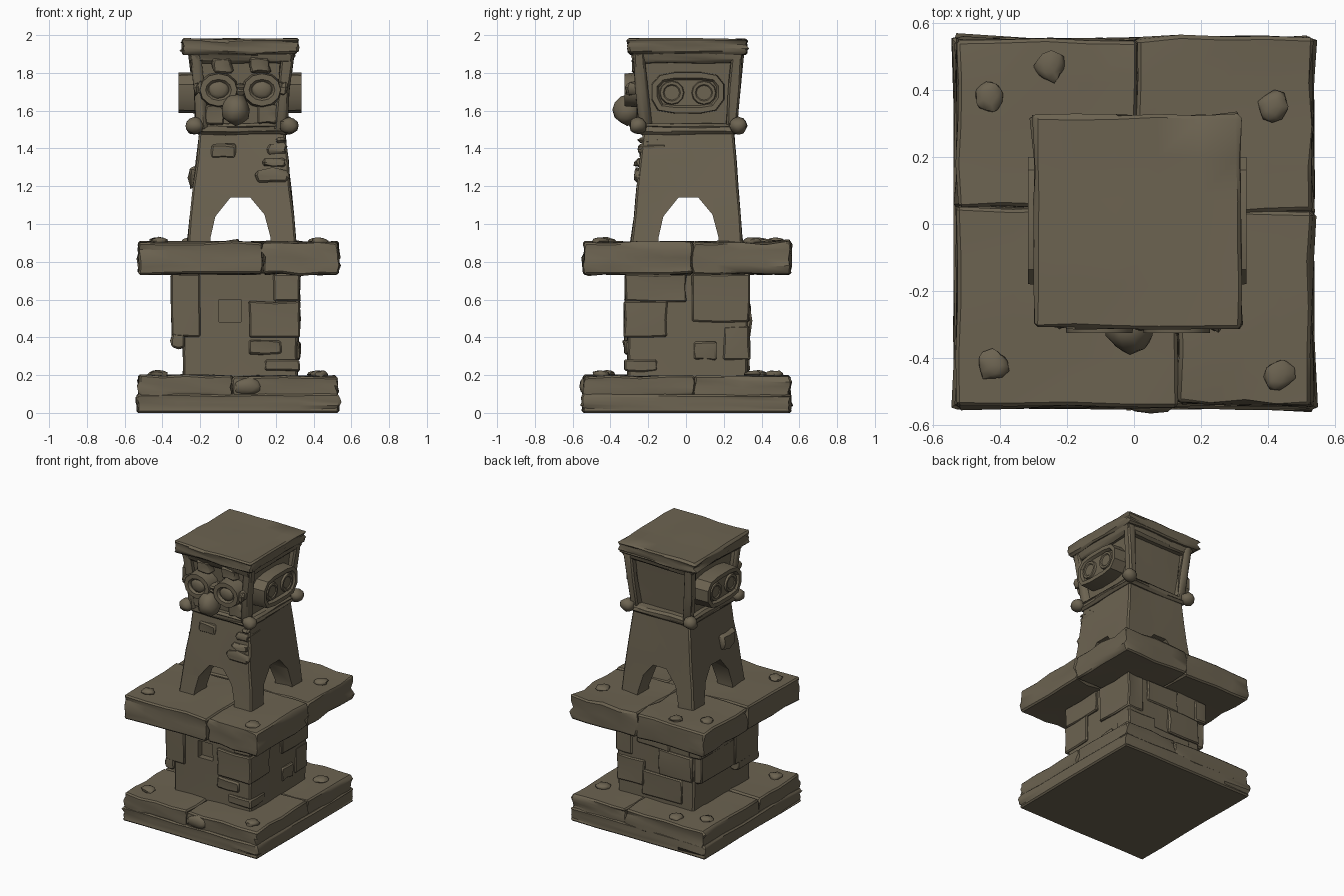
import bpy, bmesh, math, random
from mathutils import Vector, Matrix

random.seed(7)
cube = bpy.data.objects.get("Cube")
if cube:
    bpy.data.objects.remove(cube)

STONE = (0.15, 0.125, 0.082, 1)
stone = bpy.data.materials.new("weathered_stone")
stone.use_nodes = True
stone.diffuse_color = STONE
bsdf = next(n for n in stone.node_tree.nodes if n.type == 'BSDF_PRINCIPLED')
bsdf.inputs["Base Color"].default_value = STONE
bsdf.inputs["Roughness"].default_value = 0.9


def finish(name, bm, angle=35):
    bmesh.ops.recalc_face_normals(bm, faces=bm.faces)
    me = bpy.data.meshes.new(name)
    bm.to_mesh(me)
    bm.free()
    me.materials.append(stone)
    me.shade_smooth()
    me.set_sharp_from_angle(angle=math.radians(angle))
    ob = bpy.data.objects.new(name, me)
    bpy.context.scene.collection.objects.link(ob)
    return ob


def block(name, low, z0, z1, top=None, cuts=2, rough=0.006, bevel=0.01):
    """Worn stone block from a low rectangle (x0, x1, y0, y1) to a top one."""
    top = top or low
    bm = bmesh.new()
    bmesh.ops.create_cube(bm, size=1)
    if cuts:
        bmesh.ops.subdivide_edges(bm, edges=bm.edges[:], cuts=cuts, use_grid_fill=True)
    rims = [e for e in bm.edges if e.calc_face_angle(0) > 1]
    for v in bm.verts:
        u, w, t = v.co + Vector((0.5, 0.5, 0.5))
        r = [a + (b - a) * t for a, b in zip(low, top)]
        v.co = (r[0] + (r[1] - r[0]) * u, r[2] + (r[3] - r[2]) * w, z0 + (z1 - z0) * t)
        v.co += Vector([random.uniform(-rough, rough) for _ in range(3)])
        v.co.z = max(v.co.z, 0) if z0 > 0 or t > 0 else 0
    if bevel:
        bmesh.ops.bevel(bm, geom=rims, offset=bevel, segments=1, affect='EDGES')
    return finish(name, bm)


def prism(name, outline, start, end, axis, inset=0, dent=0, shrink=1):
    """Outline of (across, z) points extruded along x or y, outer face inset."""
    bm = bmesh.new()
    put = (lambda p, d: (d, p[0], p[1])) if axis == 'x' else (lambda p, d: (p[0], d, p[1]))
    face = bm.faces.new([bm.verts.new(put(p, start)) for p in outline])
    ext = bmesh.ops.extrude_face_region(bm, geom=[face])["geom"]
    cap = next(g for g in ext if isinstance(g, bmesh.types.BMFace))
    mid = cap.calc_center_median()
    for v in cap.verts:
        v.co = mid + (v.co - mid) * shrink
        v.co[0 if axis == 'x' else 1] = end
    bmesh.ops.recalc_face_normals(bm, faces=bm.faces)
    if inset:
        bmesh.ops.inset_region(bm, faces=[cap], thickness=inset, depth=0)
        bmesh.ops.inset_region(bm, faces=[cap], thickness=inset * 0.4, depth=-dent)
    return finish(name, bm)


def disc(a, z, ra, rz, n=12):
    return [(a + ra * math.cos(i * math.tau / n), z + rz * math.sin(i * math.tau / n)) for i in range(n)]


def lump(name, at, size, rough=0.12, turn=0):
    """Small irregular rounded stone."""
    bm = bmesh.new()
    bmesh.ops.create_icosphere(bm, subdivisions=2, radius=1)
    for v in bm.verts:
        v.co *= 1 + random.uniform(-rough, rough)
    m = Matrix.Translation(at) @ Matrix.Rotation(turn, 4, 'Z') @ Matrix.Diagonal((*size, 1))
    bmesh.ops.transform(bm, matrix=m, verts=bm.verts)
    return finish(name, bm, 50)


def cut(target, cutter):
    cutter.hide_render = True
    mod = target.modifiers.new("cut", 'BOOLEAN')
    mod.operation, mod.solver, mod.object = 'DIFFERENCE', 'EXACT', cutter
    deps = bpy.context.evaluated_depsgraph_get()
    me = bpy.data.meshes.new_from_object(target.evaluated_get(deps))
    target.modifiers.clear()
    target.data = me
    me.set_sharp_from_angle(angle=math.radians(35))
    bpy.data.objects.remove(cutter)


# Base: broad footing with four worn paving blocks on it
block("footing", (-0.535, 0.535, -0.55, 0.555), 0, 0.1, cuts=4, rough=0.004)
for i, r in enumerate([(-0.525, -0.03, -0.545, -0.08), (-0.03, 0.525, -0.54, 0.04),
                       (-0.525, 0.1, -0.08, 0.55), (0.1, 0.525, 0.04, 0.55)]):
    block(f"base_block_{i}", r, 0.08, 0.2 - 0.005 * (i % 2), cuts=3)
lump("base_front_chip", (0.05, -0.535, 0.14), (0.08, 0.028, 0.045))

# Column with proud bricks and one missing brick
column = block("column", (-0.29, 0.315, -0.31, 0.325), 0.18, 0.75, cuts=3, rough=0.004)
cut(column, block("gap_cutter", (-0.1, 0.015, -0.4, -0.265), 0.48, 0.6, cuts=0, rough=0, bevel=0))
bricks = [(-0.355, -0.2, -0.325, -0.05, 0.4, 0.735), (-0.345, -0.27, -0.2, 0.31, 0.4, 0.6),
          (-0.35, -0.25, -0.05, 0.335, 0.58, 0.735), (-0.35, -0.28, -0.325, -0.1, 0.345, 0.42),
          (0.06, 0.33, -0.327, -0.1, 0.4, 0.59), (0.06, 0.23, -0.325, -0.2, 0.31, 0.385),
          (0.19, 0.33, -0.322, 0, 0.59, 0.735), (0.14, 0.325, -0.325, -0.15, 0.22, 0.28),
          (0.2, 0.328, 0.04, 0.16, 0.28, 0.38), (0.2, 0.33, 0.03, 0.335, 0.48, 0.735),
          (-0.2, 0.12, 0.2, 0.337, 0.22, 0.4), (-0.28, -0.02, 0.2, 0.34, 0.4, 0.58),
          (0.1, 0.32, 0.2, 0.337, 0.28, 0.46), (-0.1, 0.16, 0.2, 0.335, 0.58, 0.735)]
for i, (a, b, c, d, e, f) in enumerate(bricks):
    block(f"column_brick_{i}", (a, b, c, d), e, f, cuts=1, rough=0.005, bevel=0.008)

# Wide table slab in four blocks
for i, r in enumerate([(-0.525, 0.13, -0.545, 0.05), (0.13, 0.53, -0.535, 0.035),
                       (-0.525, 0.01, 0.05, 0.55), (0.01, 0.53, 0.035, 0.555)]):
    block(f"slab_block_{i}", r, 0.735, 0.905, cuts=3, rough=0.007)

# Loose chips on both ledges
for z in (0.91, 0.205):
    for x, y in [(-0.43, 0.38), (-0.25, 0.47), (0.415, 0.35), (0.43, -0.45), (-0.42, -0.42)]:
        lump("loose_chip", (x, y, z), (0.048, 0.045, 0.02), 0.15, x * 9)

# Tapered tower on four legs, arched through both ways
tower = block("tower", (-0.27, 0.31, -0.295, 0.3), 0.89, 1.49, (-0.205, 0.25, -0.225, 0.255),
              cuts=3, rough=0.004)
arch = [(-0.15, 0.85), (-0.145, 0.93), (-0.12, 1.04), (-0.04, 1.14), (0.065, 1.14),
        (0.14, 1.05), (0.172, 0.93), (0.178, 0.85)]
for axis in "yx":
    cut(tower, prism("arch_cutter", arch, -0.6, 0.6, axis))
for i, (a, b, c, e, f) in enumerate([(0.13, 0.25, -0.262, 1.305, 1.35), (0.16, 0.258, -0.25, 1.37, 1.42),
                                     (0.1, 0.262, -0.27, 1.22, 1.285), (0.2, 0.25, -0.25, 1.43, 1.46)]):
    block(f"tower_brick_{i}", (a, b, c, -0.09 - 0.02 * i), e, f, cuts=1)
block("tower_side_brick", (-0.258, -0.2, -0.2, -0.06), 1.2, 1.3, cuts=1)
block("tower_front_brick", (-0.14, -0.01, -0.246, -0.18), 1.35, 1.42, cuts=1)

# Head: recessed core inside a flaring frame
block("head_core", (-0.175, 0.22, -0.205, 0.215), 1.47, 1.92, (-0.215, 0.255, -0.24, 0.25), rough=0.004)
block("head_sill", (-0.225, 0.27, -0.25, 0.275), 1.475, 1.535, rough=0.006, bevel=0.015)
block("head_lintel", (-0.24, 0.28, -0.265, 0.285), 1.85, 1.91, (-0.265, 0.295, -0.285, 0.3))
block("head_cap", (-0.295, 0.31, -0.305, 0.32), 1.9, 1.98, (-0.297, 0.318, -0.31, 0.325), cuts=4)
for sx in (-1, 1):
    for sy in (-1, 1):
        def corner(reach_x, reach_y, w):
            xs = sorted((0.02 + sx * reach_x, 0.02 + sx * (reach_x - w)))
            ys = sorted((0.01 + sy * reach_y, 0.01 + sy * (reach_y - w)))
            return (*xs, *ys)
        block("corner_post", corner(0.235, 0.26, 0.06), 1.5, 1.91, corner(0.275, 0.29, 0.06), cuts=1)
        lump("corner_knob", (0.02 + sx * 0.25, 0.012 + sy * 0.265, 1.52), (0.05, 0.048, 0.045), 0.1)

# Ears: rounded side plates, each with a sunken face and two lenses
for side, sx in (("right", -1), ("left", 1)):
    ear = [(-0.185, 1.66), (-0.15, 1.6), (-0.06, 1.585), (0.08, 1.585), (0.16, 1.6), (0.205, 1.66),
           (0.205, 1.74), (0.165, 1.79), (0.08, 1.805), (-0.06, 1.805), (-0.14, 1.79), (-0.185, 1.74)]
    at = lambda d: 0.01 + sx * d
    prism(f"{side}_ear", ear, at(0.2), at(0.325), 'x', 0.028, 0.018, 0.97)
    for y in (-0.075, 0.095):
        prism(f"{side}_ear_lens", disc(y, 1.695, 0.072, 0.07), at(0.29), at(0.32), 'x', 0.015, 0.006, 0.85)

# Face: two goggle eyes, brow bridge, nose and cheek blocks
for sx in (-1, 1):
    x = 0.012 + sx * 0.115
    prism("goggle_eye", disc(x, 1.71, 0.112, 0.098), -0.19, -0.325, 'y', 0.03, 0.015, 0.88)
    lump("goggle_lens", (x, -0.3, 1.71), (0.06, 0.025, 0.05), 0.05)
    block("goggle_strap", tuple(sorted((0.015 + sx * 0.2, 0.015 + sx * 0.245))) + (-0.31, -0.22), 1.69, 1.75, cuts=1)
    block("cheek", tuple(sorted((0.015 + sx * 0.09, 0.015 + sx * 0.19))) + (-0.26, -0.19), 1.53, 1.63, cuts=1)
    block("brow", tuple(sorted((0.015 + sx * 0.05, 0.015 + sx * 0.15))) + (-0.285, -0.2), 1.8, 1.88, cuts=1)
block("goggle_bridge", (-0.03, 0.06, -0.31, -0.2), 1.69, 1.74, cuts=1)
lump("nose", (-0.012, -0.31, 1.605), (0.075, 0.075, 0.085), 0.08)
